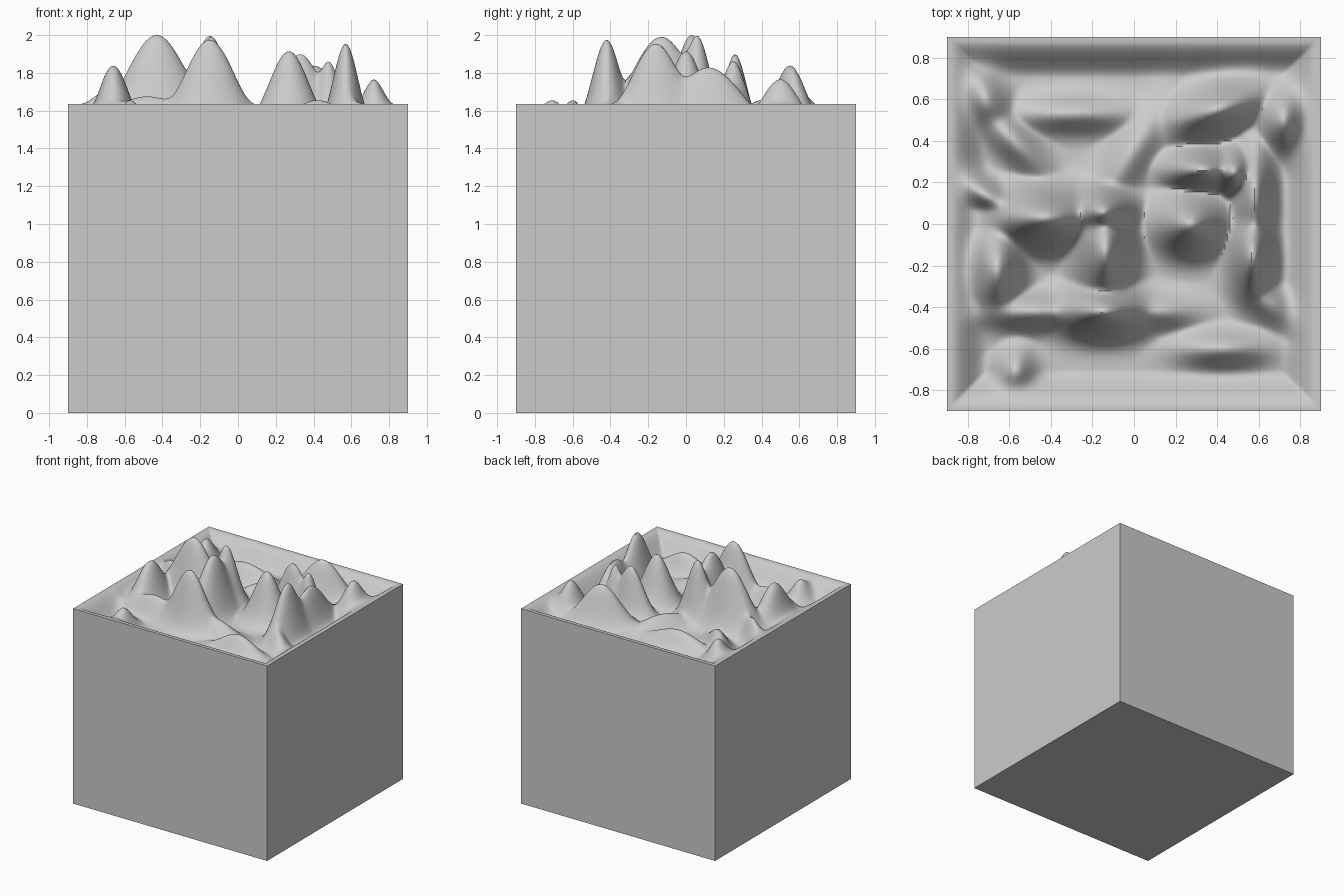
import bpy, bmesh, math

if "Cube" in bpy.data.objects:
    bpy.data.objects.remove(bpy.data.objects["Cube"])

RIM = 1.635      # height of the flat rim of the block
HALF = 0.9       # half the block width
FLOOR = 0.14     # how far the basin sinks below the rim

# hills: x, y, height over rim, spread along, spread across, turn in degrees
HILLS = [
    (-.15, -.42, .335, .135, .075, 0),
    (-.14, -.13, .350, .085, .160, 0),
    (-.15,  .06, .350, .090, .070, 0),
    (-.43,  .03, .360, .160, .090, 0),
    (-.66, -.22, .200, .080, .140, 0),
    (-.72,  .14, .060, .150, .050, -28),
    (-.48, -.42, .040, .200, .060, 0),
    ( .27,  .00, .275, .105, .090, 0),
    ( .33,  .26, .260, .110, .060, 0),
    ( .48,  .25, .220, .060, .070, 0),
    ( .57, -.16, .315, .065, .130, 0),
    ( .58,  .12, .190, .060, .170, 0),
    ( .40,  .55, .200, .150, .075, 18),
    ( .73,  .50, .135, .080, .100, 0),
    (-.02,  .33, -.02, .200, .070, 58),
    (-.72,  .60, .060, .070, .110, 30),
    (-.30,  .53, .000, .200, .060, 0),
    (-.58,  .40, .020, .150, .060, -45),
    ( .42, -.60, .020, .150, .060, 0),
    (-.57, -.71, .020, .060, .080, 0),
    ( .10, -.42, -.01, .140, .060, 0),
    ( .62, -.36, .010, .120, .060, -40),
]


def terrain(x, y):
    """Rounded union of hills over a basin, fading to a flat rim."""
    total = 0.0
    for cx, cy, h, sx, sy, turn in HILLS:
        a = math.radians(turn)
        u = (x - cx) * math.cos(a) + (y - cy) * math.sin(a)
        v = (y - cy) * math.cos(a) - (x - cx) * math.sin(a)
        g = (h + FLOOR) * math.exp(-.5 * ((u / sx) ** 2 + (v / sy) ** 2))
        total += g ** 4
    t = (HALF - max(abs(x), abs(y)) - .02) / .18
    t = min(max(t, 0), 1)
    return (total ** .25 - FLOOR) * t * t * (3 - 2 * t)


# terrain surface
bm = bmesh.new()
bmesh.ops.create_grid(bm, x_segments=140, y_segments=140, size=HALF)
for v in bm.verts:
    v.co.z = terrain(v.co.x, v.co.y)
top = max(v.co.z for v in bm.verts)
for v in bm.verts:
    if v.co.z > 0:
        v.co.z *= (2 - RIM) / top
    v.co.z += RIM
for f in bm.faces:
    f.smooth = True

# block walls and underside
edges = [e for e in bm.edges if e.is_boundary]
walls = bmesh.ops.extrude_edge_only(bm, edges=edges)["geom"]
for g in walls:
    if isinstance(g, bmesh.types.BMVert):
        g.co.z = 0
bmesh.ops.contextual_create(bm, geom=[e for e in bm.edges if e.is_boundary])
bmesh.ops.recalc_face_normals(bm, faces=bm.faces[:])

mesh = bpy.data.meshes.new("terrain_block")
bm.to_mesh(mesh)
bm.free()
block = bpy.data.objects.new("terrain_block", mesh)
bpy.context.collection.objects.link(block)

# single stone grey
grey = bpy.data.materials.new("stone_grey")
grey.diffuse_color = (.6, .6, .6, 1)
grey.use_nodes = True
grey.node_tree.nodes["Principled BSDF"].inputs["Base Color"].default_value = grey.diffuse_color
mesh.materials.append(grey)

bpy.context.view_layer.objects.active = block
block.select_set(True)
bpy.ops.object.shade_smooth_by_angle(angle=math.radians(50))
